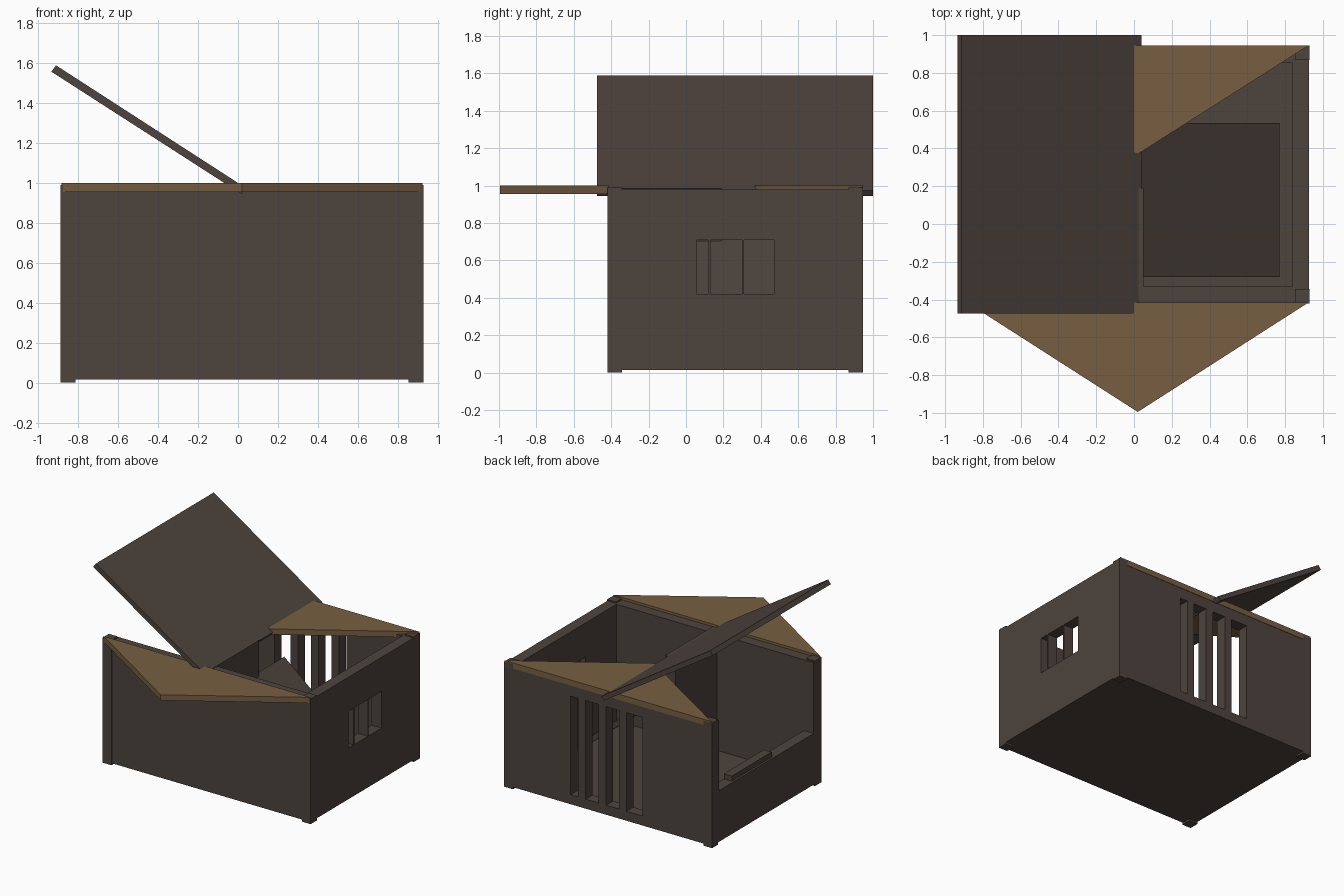
import bpy
import bmesh
from mathutils import Vector

cube = bpy.data.objects.get("Cube")
if cube:
    bpy.data.objects.remove(cube, do_unlink=True)


def material(name, rgb):
    mat = bpy.data.materials.new(name)
    mat.use_nodes = True
    mat.diffuse_color = (*rgb, 1)
    mat.node_tree.nodes["Principled BSDF"].inputs["Base Color"].default_value = (*rgb, 1)
    return mat


DARK = material("dark weathered wood", (0.075, 0.057, 0.047))
BROWN = material("warm brown wood", (0.185, 0.113, 0.054))


def finish(name, bm, mat):
    bmesh.ops.recalc_face_normals(bm, faces=bm.faces)
    mesh = bpy.data.meshes.new(name)
    bm.to_mesh(mesh)
    bm.free()
    mesh.materials.append(mat)
    obj = bpy.data.objects.new(name, mesh)
    bpy.context.collection.objects.link(obj)
    return obj


def add_box(bm, x, y, z):
    verts = bmesh.ops.create_cube(bm, size=1)["verts"]
    for v in verts:
        v.co = Vector(r[0] + (c + 0.5) * (r[1] - r[0]) for c, r in zip(v.co, (x, y, z)))


def box(name, x, y, z, mat=DARK):
    bm = bmesh.new()
    add_box(bm, x, y, z)
    return finish(name, bm, mat)


def prism(name, points, depth, mat):
    """Extrude a flat outline along a vector."""
    bm = bmesh.new()
    face = bm.faces.new([bm.verts.new(p) for p in points])
    new = bmesh.ops.extrude_face_region(bm, geom=[face])["geom"]
    bmesh.ops.translate(bm, vec=depth, verts=[g for g in new if isinstance(g, bmesh.types.BMVert)])
    return finish(name, bm, mat)


def plank_wall(name, axis, across, seams, z, hole=None):
    """Row of upright planks along an axis; hole is (start, end, low, high)."""
    bm = bmesh.new()
    cuts = sorted(set(seams) | set(hole[:2] if hole else ()))
    for a, b in zip(cuts, cuts[1:]):
        inside = hole and hole[0] <= (a + b) / 2 <= hole[1]
        spans = [(z[0], hole[2]), (hole[3], z[1])] if inside else [z]
        for span in spans:
            add_box(bm, *(((a, b), across) if axis == "x" else (across, (a, b))), span)
    return finish(name, bm, DARK)


# Footprint of the hut
X0, X1, Y0, Y1 = -0.89, 0.93, -0.42, 0.945
POST, WALL, SKIN = 0.077, 0.09, 0.003
SILL, TOP = 0.015, 0.98

# Corner posts
for side, x in (("right", (X0, X0 + POST)), ("left", (X1 - POST, X1))):
    for end, y in (("front", (Y0, Y0 + POST)), ("back", (Y1 - POST, Y1))):
        box(f"{end}_{side}_post", x, y, (0, 0.99))

# Floor
box("floor", (X0 + 0.01, X1 - 0.01), (Y0 + 0.01, Y1 - 0.01), (SILL, 0.06))

# Plank walls
xa, xb = X0 + SKIN, X1 - SKIN
ya, yb = Y0 + SKIN, Y1 - SKIN
wide = [-0.70 + 0.357 * i for i in range(5)]
plank_wall("front_wall", "x", (ya, Y0 + WALL), [xa, *wide, xb], (SILL, TOP))
wide = [-0.84 + 0.352 * i for i in range(1, 5)]
plank_wall("back_wall", "x", (Y1 - WALL, yb), [xa, *wide, xb], (SILL, TOP),
           (-0.28, 0.35, 0.09, 0.87))
narrow = [-0.23 + 0.18 * i for i in range(6)]
plank_wall("left_wall", "y", (X1 - WALL, xb), [ya, *narrow, yb], (SILL, TOP),
           (0.055, 0.47, 0.42, 0.71))
plank_wall("right_low_wall", "y", (xa, X0 + WALL), [ya, *narrow, yb], (SILL, 0.42))
box("low_wall_ledge", (X0 + 0.02, X0 + WALL), (0.17, 0.67), (0.42, 0.46))

# Bars in the window openings
for i in range(3):
    x = 0.219 - 0.178 * i
    box(f"back_bar_{i + 1}", (x, x + 0.065), (Y1 - WALL, yb), (0.09, 0.87))
for i, y in enumerate((0.12, 0.30)):
    box(f"window_bar_{i + 1}", (X1 - WALL, xb), (y, y + 0.01), (0.42, 0.71))

# Inner partition and the panel leaning on it
box("partition", (-0.04, 0.05), (Y0 + 0.01, 0.19), (0.06, 0.985))
prism("leaning_panel",
      [(0.77, -0.28, 0.11), (0.03, -0.28, 0.72), (0.005, -0.28, 0.69), (0.745, -0.28, 0.08)],
      (0, 0.815, 0), DARK)

# Fallen gables, lying flat over the wall tops
for name, base, tip in (("front_gable", Y0 + 0.005, -0.995), ("back_gable", Y1, 0.37)):
    prism(name, [(X0 + 0.005, base, 0.955), (X1 - 0.005, base, 0.955), (0.02, tip, 0.955)],
          (0, 0, 0.045), BROWN)

# Tilted roof half
prism("roof_panel",
      [(0.04, -0.475, 0.975), (-0.912, -0.475, 1.59), (-0.935, -0.475, 1.558), (0.018, -0.475, 0.945)],
      (0, 1.475, 0), DARK)
